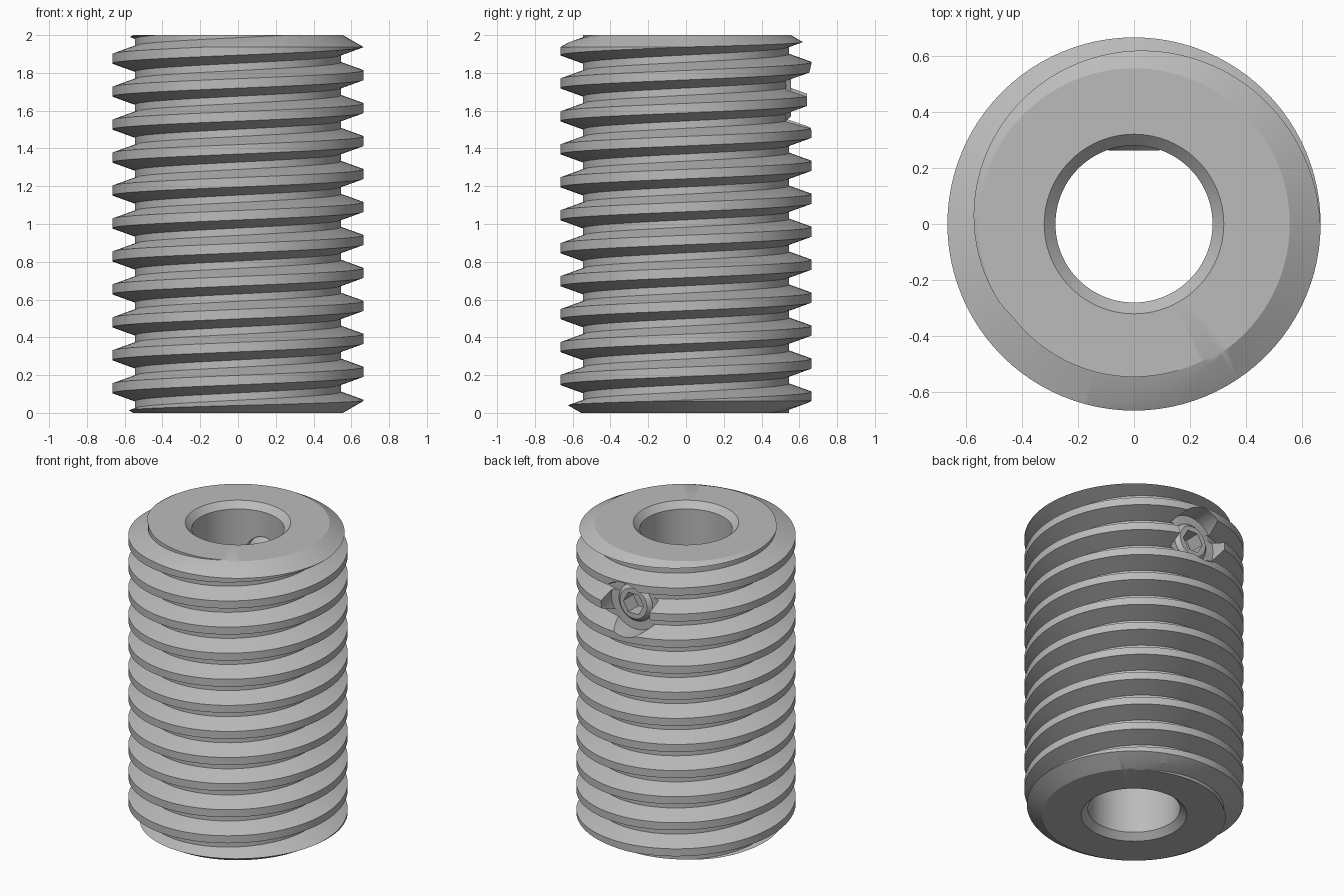
import bpy, bmesh, math
from mathutils import Matrix

if "Cube" in bpy.data.objects:
    bpy.data.objects.remove(bpy.data.objects["Cube"])

PITCH, CREST_R, ROOT_R, SEGMENTS = 0.1745, 0.665, 0.545, 96
SCREW_Z = 1.67

steel = bpy.data.materials.new("steel grey")
steel.use_nodes = True
steel.diffuse_color = (0.5, 0.5, 0.5, 1)
steel.node_tree.nodes["Principled BSDF"].inputs["Base Color"].default_value = steel.diffuse_color


def finish(name, bm):
    bmesh.ops.recalc_face_normals(bm, faces=bm.faces)
    mesh = bpy.data.meshes.new(name)
    bm.to_mesh(mesh)
    bm.free()
    mesh.materials.append(steel)
    obj = bpy.data.objects.new(name, mesh)
    bpy.context.collection.objects.link(obj)
    return obj


def lathe(name, profile, steps=SEGMENTS, closed=True):
    """Revolve (radius, height) points; open profiles get flat end caps."""
    bm = bmesh.new()
    rings = [[bm.verts.new((r * math.cos(a), r * math.sin(a), z)) for r, z in profile]
             for a in (math.tau * i / steps for i in range(steps))]
    count = len(profile)
    for i in range(steps):
        a, b = rings[i], rings[(i + 1) % steps]
        for j in range(count if closed else count - 1):
            k = (j + 1) % count
            bm.faces.new((a[j], b[j], b[k], a[k]))
    if not closed:
        for j in (0, count - 1):
            bm.faces.new([ring[j] for ring in rings])
    return finish(name, bm)


def combine(target, cutter, operation):
    mod = target.modifiers.new(operation.lower(), "BOOLEAN")
    mod.object, mod.operation, mod.solver = cutter, operation, "EXACT"
    bpy.context.view_layer.objects.active = target
    bpy.ops.object.modifier_apply(modifier=mod.name)
    bpy.data.objects.remove(cutter)


def point_back(obj):
    """Turn the local z axis to +y at the set screw height."""
    obj.data.transform(Matrix.Translation((0, 0, SCREW_Z)) @ Matrix.Rotation(-math.pi / 2, 4, "X"))
    return obj


def threaded_rod(turns=15):
    """One right-handed helical ridge, longer than the finished part."""
    bm = bmesh.new()
    flank = [(ROOT_R, -0.068), (CREST_R, -0.025), (CREST_R, 0.025), (ROOT_R, 0.068)]
    start = 0.043 - 2 * PITCH
    columns = []
    for i in range(SEGMENTS):
        a = math.tau * i / SEGMENTS
        rows = turns + (1 if i == 0 else 0)
        columns.append([bm.verts.new((r * math.cos(a), r * math.sin(a),
                                      start + PITCH * (t + i / SEGMENTS) + dz))
                        for t in range(rows) for r, dz in flank])
    # The seam joins each turn to the next one up
    columns.append(columns[0][4:])
    for a, b in zip(columns, columns[1:]):
        for j in range(turns * 4 - 1):
            bm.faces.new((a[j], b[j], b[j + 1], a[j + 1]))
    # Close both ends with fans
    edges = [e for e in bm.edges if e.is_boundary]
    for side in (-1, 1):
        loop = [e for e in edges if (e.verts[0].co.z - 1) * side > 0]
        height = sum(e.verts[0].co.z for e in loop) / len(loop)
        centre = bm.verts.new((0, 0, height))
        for e in loop:
            bm.faces.new((e.verts[0], e.verts[1], centre))
    return finish("threaded_body", bm)


# Threaded body trimmed to length, with bevelled ends and a bevelled bore
body = threaded_rod()
half = [(0.28, 0.04), (0.32, 0), (0.555, 0), (0.73, 0.101)]
envelope = lathe("envelope", half + [(r, 2 - z) for r, z in reversed(half)])
combine(body, envelope, "INTERSECT")

# Round clearance through the thread, then the set screw hole
for radius, low in ((0.18, 0.53), (0.125, 0.15)):
    cutter = lathe("hole_cutter", [(radius, low), (radius, 0.8)], 48, closed=False)
    combine(body, point_back(cutter), "DIFFERENCE")

# Set screw with bevelled rim, cupped inner end and hexagonal socket
screw = lathe("set_screw", [(0.06, 0.29), (0.09, 0.262), (0.124, 0.29),
                            (0.124, 0.53), (0.1, 0.555)], 48, closed=False)
socket = lathe("socket_cutter", [(0.075, 0.45), (0.075, 0.7)], 6, closed=False)
combine(point_back(screw), point_back(socket), "DIFFERENCE")

# Smooth round surfaces, keep the ridges sharp
for obj in (body, screw):
    bpy.ops.object.select_all(action="DESELECT")
    obj.select_set(True)
    bpy.context.view_layer.objects.active = obj
    bpy.ops.object.shade_smooth_by_angle(angle=math.radians(25))
